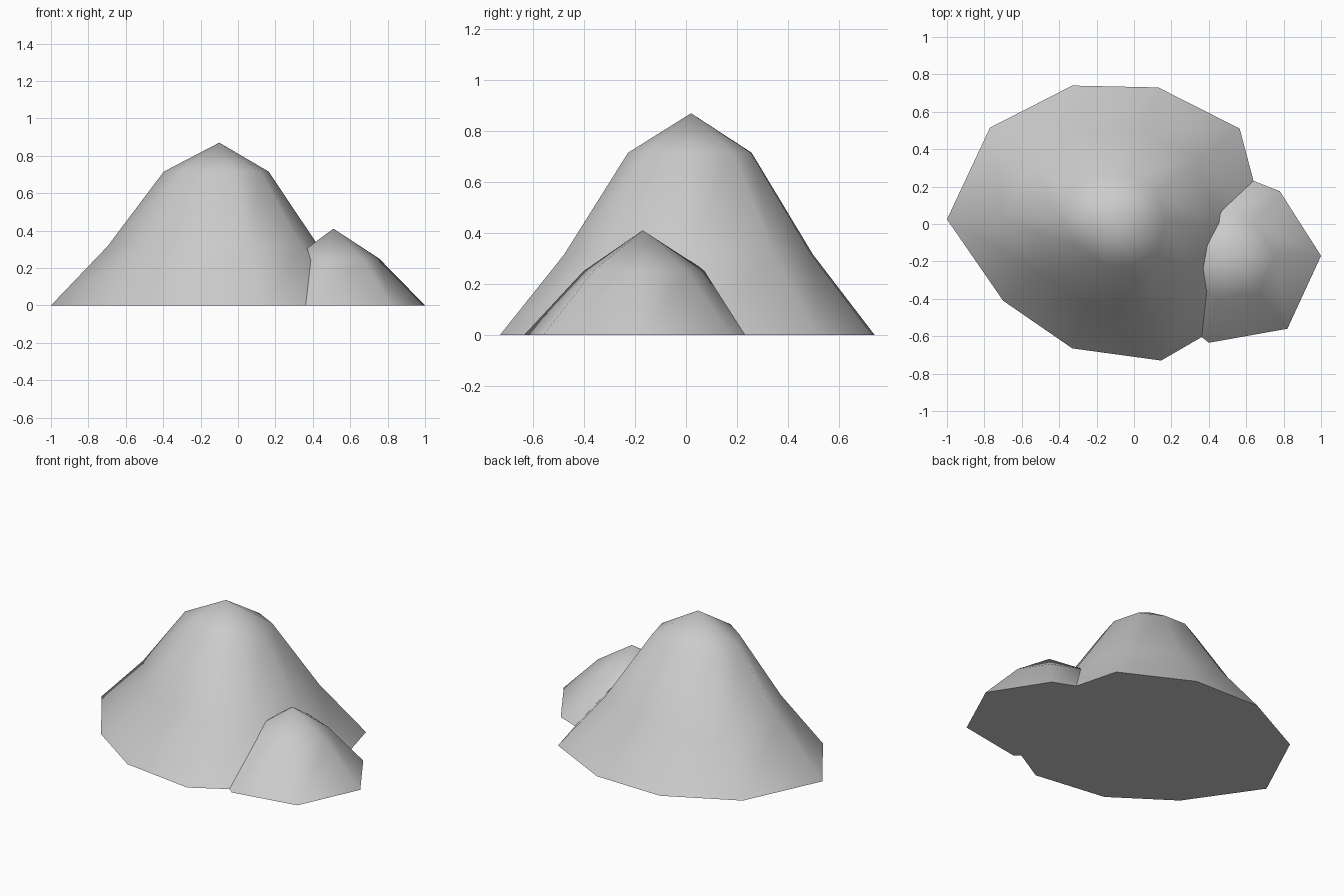
import bpy, bmesh
from math import radians

cube = bpy.data.objects.get("Cube")
if cube:
    bpy.data.objects.remove(cube, do_unlink=True)

# Plain grey stone
stone = bpy.data.materials.new("light_grey_stone")
stone.use_nodes = True
colour = (0.6, 0.6, 0.6, 1)
stone.diffuse_color = colour
stone.node_tree.nodes["Principled BSDF"].inputs["Base Color"].default_value = colour


def mound(name, outline, peak, rings):
    """Closed hill: the outline shrinks toward the peak at each (scale, height)."""
    px, py, pz = peak
    bm = bmesh.new()
    loops = [[bm.verts.new((px + (x - px) * s, py + (y - py) * s, z)) for x, y in outline]
             for s, z in [(1, 0)] + rings]
    tip = bm.verts.new(peak)
    n = len(outline)
    for low, high in zip(loops, loops[1:]):
        for i in range(n):
            j = (i + 1) % n
            bm.faces.new((low[i], low[j], high[j], high[i]))
    for i in range(n):
        bm.faces.new((loops[-1][i], loops[-1][(i + 1) % n], tip))
    bm.faces.new(loops[0][::-1])
    bmesh.ops.recalc_face_normals(bm, faces=bm.faces)
    mesh = bpy.data.meshes.new(name)
    bm.to_mesh(mesh)
    bm.free()
    mesh.materials.append(stone)
    obj = bpy.data.objects.new(name, mesh)
    bpy.context.collection.objects.link(obj)
    bpy.ops.object.select_all(action='DESELECT')
    obj.select_set(True)
    bpy.context.view_layer.objects.active = obj
    bpy.ops.object.shade_smooth_by_angle(angle=radians(80))
    return obj


# Large ten-sided mound
mound("large_mound",
      [(0.70, 0.0), (0.565, 0.51), (0.13, 0.73), (-0.33, 0.74), (-0.77, 0.515),
       (-1.0, 0.025), (-0.70, -0.41), (-0.33, -0.665), (0.145, -0.73), (0.56, -0.49)],
      (-0.10, 0.02, 0.87), [(0.665, 0.315), (0.33, 0.715)])

# Small seven-sided mound leaning into its side
mound("small_mound",
      [(1.0, -0.17), (0.78, 0.175), (0.40, 0.325), (0.08, 0.04),
       (0.08, -0.38), (0.40, -0.635), (0.82, -0.56)],
      (0.51, -0.17, 0.41), [(0.5, 0.25)])
